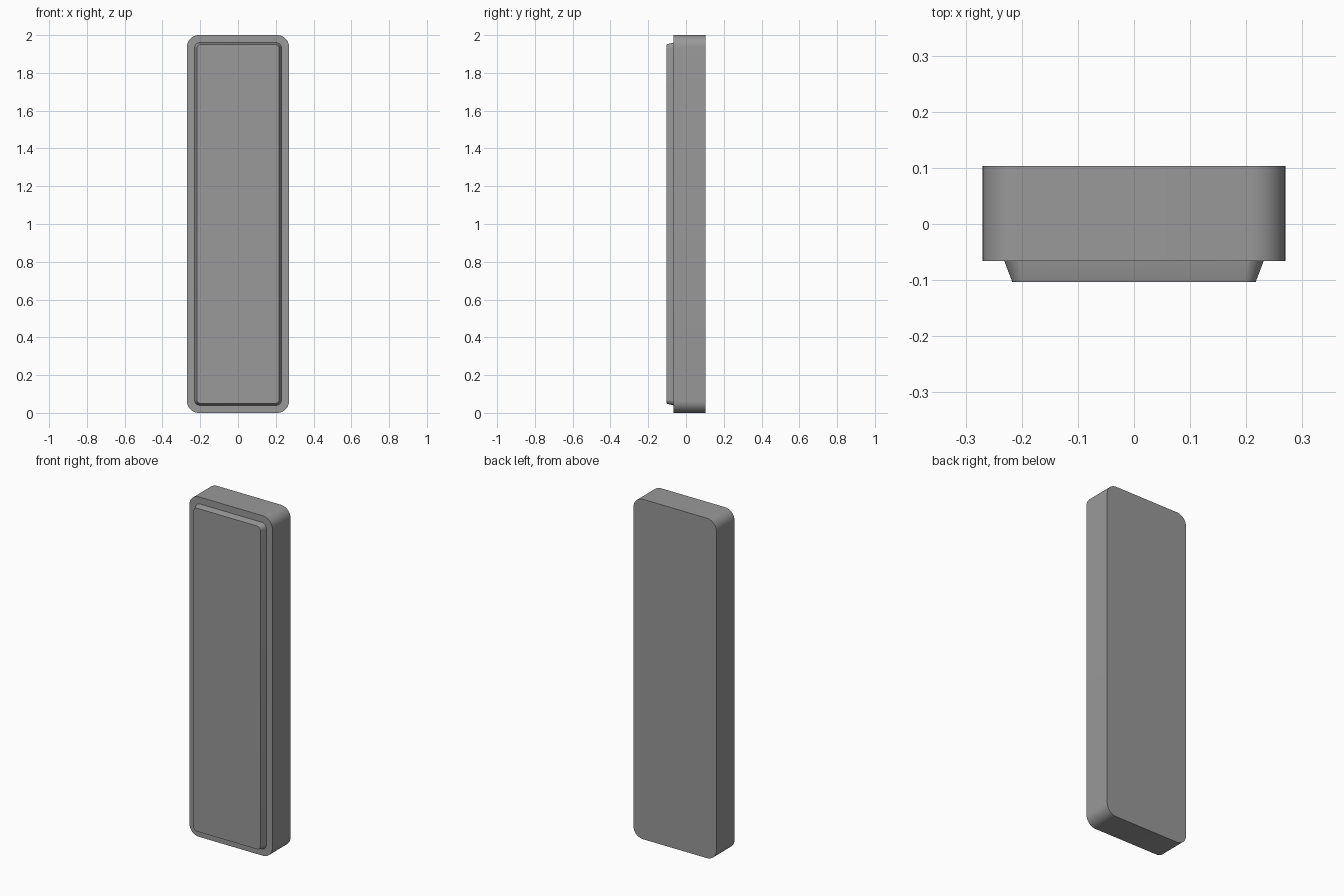
import bpy, bmesh, math

if "Cube" in bpy.data.objects:
    bpy.data.objects.remove(bpy.data.objects["Cube"])

# Dark grey finish shared by both parts
dark_grey = bpy.data.materials.new("dark_grey")
dark_grey.diffuse_color = (0.32, 0.32, 0.32, 1)
dark_grey.use_nodes = True
dark_grey.node_tree.nodes["Principled BSDF"].inputs["Base Color"].default_value = dark_grey.diffuse_color


def rounded_rect(half_w, half_h, radius, steps=10):
    """Rounded rectangle outline in x, z, centred at z = 1."""
    pts = []
    for i, (sx, sz) in enumerate([(1, 1), (-1, 1), (-1, -1), (1, -1)]):
        for k in range(steps + 1):
            a = math.pi / 2 * (i + k / steps)
            pts.append((sx * (half_w - radius) + radius * math.cos(a),
                        1 + sz * (half_h - radius) + radius * math.sin(a)))
    return pts


def loft(name, sections):
    """Solid through (y, half_w, half_h, radius) sections, back to front."""
    bm = bmesh.new()
    rings = [[bm.verts.new((x, y, z)) for x, z in rounded_rect(w, h, r)]
             for y, w, h, r in sections]
    for a, b in zip(rings, rings[1:]):
        for i in range(len(a)):
            j = (i + 1) % len(a)
            bm.faces.new((a[i], a[j], b[j], b[i]))
    bm.faces.new(rings[0])
    bm.faces.new(rings[-1])
    bmesh.ops.recalc_face_normals(bm, faces=bm.faces)
    mesh = bpy.data.meshes.new(name)
    bm.to_mesh(mesh)
    bm.free()
    mesh.materials.append(dark_grey)
    obj = bpy.data.objects.new(name, mesh)
    bpy.context.collection.objects.link(obj)
    bpy.ops.object.select_all(action='DESELECT')
    obj.select_set(True)
    bpy.context.view_layer.objects.active = obj
    bpy.ops.object.shade_smooth_by_angle(angle=math.radians(15))
    return obj


# Main slab with rounded corners
loft("body", [(0.103, 0.27, 1.0, 0.062), (-0.066, 0.27, 1.0, 0.062)])

# Raised front panel with sloped sides, seated slightly in the slab
loft("front_panel", [(-0.056, 0.231, 0.96, 0.03),
                     (-0.066, 0.231, 0.96, 0.03),
                     (-0.103, 0.217, 0.951, 0.022)])
